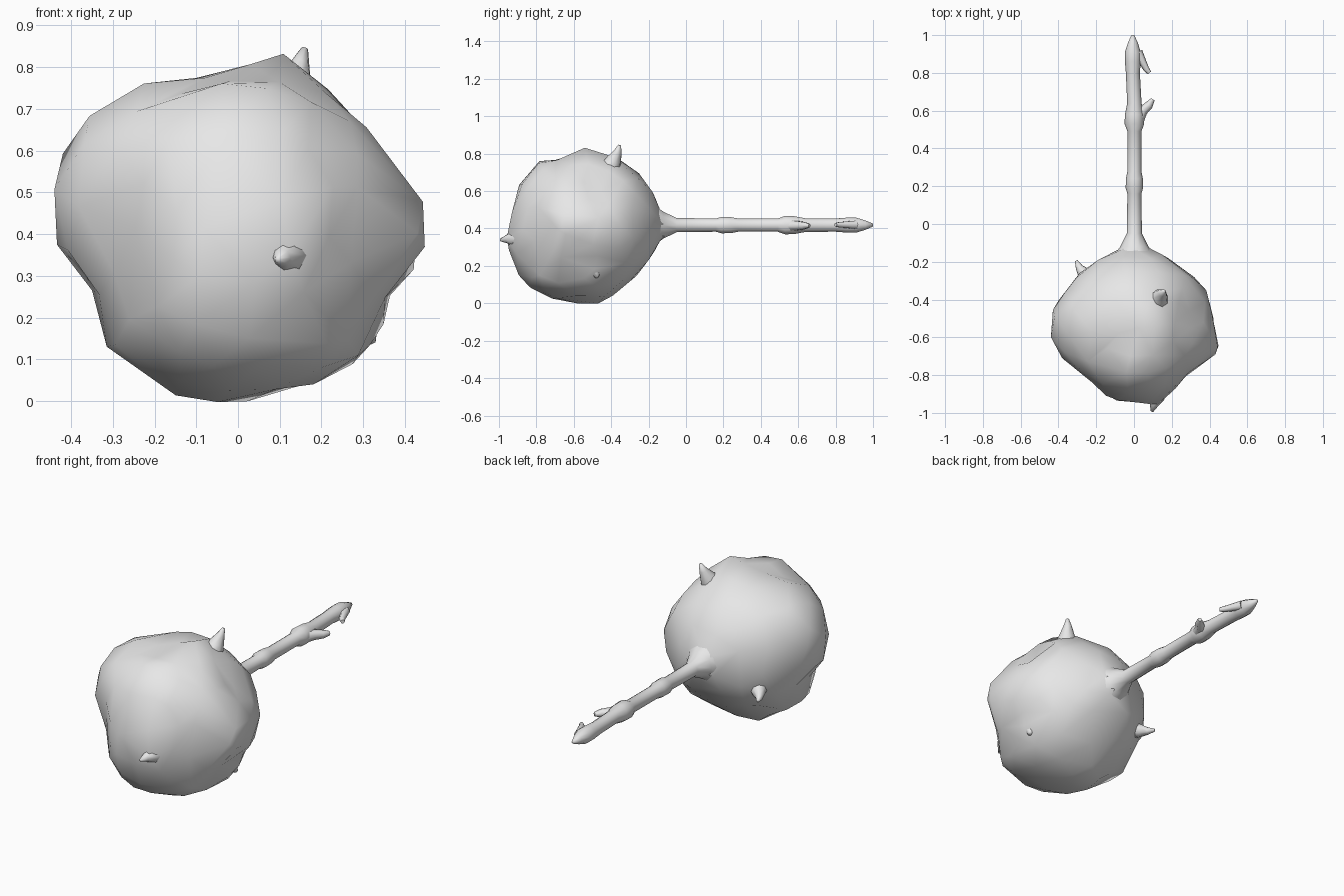
import bpy, bmesh, math
from mathutils import Vector, noise

if "Cube" in bpy.data.objects:
    bpy.data.objects.remove(bpy.data.objects["Cube"])

grey = bpy.data.materials.new("stone grey")
grey.diffuse_color = (0.8, 0.8, 0.8, 1)
grey.use_nodes = True
grey.node_tree.nodes["Principled BSDF"].inputs["Base Color"].default_value = grey.diffuse_color
C = Vector((0, -0.54, 0.41))  # head centre


def finish(name, bm, angle):
    bmesh.ops.recalc_face_normals(bm, faces=bm.faces)
    me = bpy.data.meshes.new(name)
    bm.to_mesh(me)
    bm.free()
    me.materials.append(grey)
    ob = bpy.data.objects.new(name, me)
    bpy.context.collection.objects.link(ob)
    bpy.ops.object.select_all(action='DESELECT')
    ob.select_set(True)
    bpy.context.view_layer.objects.active = ob
    bpy.ops.object.shade_smooth_by_angle(angle=math.radians(angle))
    return ob


def tube(name, rings, sides=8, angle=70):
    """Skin a tube through (point, radius) rings."""
    bm = bmesh.new()
    pts = [Vector(p) for p, r in rings]
    loops = []
    for i, (p, r) in enumerate(rings):
        axis = (pts[min(i + 1, len(pts) - 1)] - pts[max(i - 1, 0)]).normalized()
        q = axis.to_track_quat('Z', 'Y')
        loops.append([bm.verts.new(pts[i] + q @ Vector((r * math.cos(a), r * math.sin(a), 0)))
                      for a in (2 * math.pi * k / sides for k in range(sides))])
    for a, b in zip(loops, loops[1:]):
        for k in range(sides):
            bm.faces.new((a[k], a[(k + 1) % sides], b[(k + 1) % sides], b[k]))
    bm.faces.new(loops[0])
    bm.faces.new(loops[-1])
    return finish(name, bm, angle)


# Outlines of the lumpy head: front (x, z), side (y, z), plan (x, y)
front = [(-.45, .505), (-.345, .69), (-.30, .72), (-.05, .775), (.1, .815), (.18, .765),
         (.27, .695), (.36, .58), (.425, .44), (.40, .32), (.35, .25), (.31, .13), (.26, .08),
         (.18, .04), (.1, .025), (-.05, 0), (-.15, .015), (-.24, .08), (-.31, .125),
         (-.34, .25), (-.37, .31), (-.405, .355)]
side = [(-.92, .53), (-.86, .68), (-.78, .76), (-.7, .765), (-.53, .79), (-.4, .79), (-.3, .73),
        (-.17, .58), (-.14, .48), (-.14, .40), (-.16, .3), (-.27, .15), (-.35, .08), (-.46, 0),
        (-.54, .005), (-.73, .03), (-.85, .1), (-.92, .2), (-.95, .3), (-.93, .38)]
plan = [(-.08, -.14), (-.15, -.17), (-.27, -.25), (-.36, -.35), (-.41, -.43), (-.45, -.53),
        (-.42, -.62), (-.37, -.72), (-.26, -.81), (-.06, -.94), (.1, -.94), (.28, -.80),
        (.44, -.65), (.41, -.5), (.38, -.35), (.33, -.27), (.2, -.18), (.1, -.14), (0, -.14)]


def polar(points, i, j):
    return sorted((math.atan2(v - C[j], u - C[i]), math.hypot(u - C[i], v - C[j])) for u, v in points)


def radius_at(table, a):
    wrapped = [(table[-1][0] - 2 * math.pi, table[-1][1])] + table + [(table[0][0] + 2 * math.pi, table[0][1])]
    for (a0, r0), (a1, r1) in zip(wrapped, wrapped[1:]):
        if a0 <= a <= a1:
            t = (a - a0) / max(a1 - a0, 1e-6)
            return 1 / ((1 - t) / r0 + t / r1)
    return table[0][1]


outlines = [(polar(front, 0, 2), 0, 2, 1), (polar(side, 1, 2), 1, 2, 0), (polar(plan, 0, 1), 0, 1, 2)]

# Hollows and swellings: centre, reach, height
lumps = [((.33, -.45, .62), .11, -.04), ((-.15, -.66, .77), .09, -.02), ((.40, -.64, .43), .12, .02),
         ((.12, -.92, .35), .08, .03), ((.10, -.53, .81), .10, .015), ((.36, -.5, .19), .08, .02),
         ((-.33, -.7, .28), .16, -.03), ((.40, -.50, .32), .09, .02), ((.28, -.24, .42), .16, -.025),
         ((.22, -.76, .12), .14, .03), ((-.30, -.80, .40), .15, -.02), ((0, -.13, .41), .085, .07)]

# Head
bm = bmesh.new()
bmesh.ops.create_icosphere(bm, subdivisions=5, radius=1)
for v in bm.verts:
    d = v.co.normalized()
    total = weight = 0
    for table, i, j, n in outlines:
        w = 1 / (d[n] ** 2 + 0.004)
        total += w * radius_at(table, math.atan2(d[j], d[i]))
        weight += w
    r = total / weight
    p = C + d * r
    for q, reach, height in lumps:
        r += height * math.exp(-((p - Vector(q)).length / reach) ** 2 * 2)
    r += 0.006 * noise.noise(d * 5)  # rough surface
    v.co = C + d * r
    v.co.z = max(v.co.z, 0)
head = finish("head", bm, 45)
# Broad, irregular facets
dec = head.modifiers.new("broad facets", 'DECIMATE')
dec.ratio = 0.05
bpy.ops.object.modifier_apply(modifier=dec.name)

# Handle with flared neck, two knots and a pointed tip
profile = [(-.20, .13), (-.16, .105), (-.12, .075), (-.05, .040), (.16, .037), (.19, .046),
           (.24, .045), (.28, .037), (.49, .037), (.53, .052), (.58, .050), (.64, .038),
           (.80, .037), (.86, .042), (.91, .042), (.96, .026), (1.0, .008)]
tube("handle", [((.002 if y < .8 else -.006, y, .418), r) for y, r in profile], 10)

# Snapped twigs on the handle
tube("middle_twig", [((.015, .54, .415), .035), ((.045, .60, .415), .028), ((.08, .63, .415), .022),
                     ((.10, .66, .415), .011)], 6)
tube("tip_twig", [((.02, .91, .42), .026), ((.045, .86, .42), .02), ((.065, .82, .42), .016),
                  ((.082, .80, .42), .011)], 6)

# Thorns growing out of the head
tube("front_thorn", [((.12, -.86, .35), .06), ((.115, -.925, .348), .045), ((.105, -.96, .343), .022),
                     ((.095, -.993, .338), .007)], 8, 100)
tube("top_thorn", [((.12, -.42, .70), .07), ((.137, -.385, .765), .042), ((.15, -.365, .81), .022),
                   ((.16, -.355, .845), .008)], 8, 100)
tube("rear_thorn", [((-.22, -.32, .30), .06), ((-.265, -.26, .28), .035), ((-.29, -.23, .275), .02),
                    ((-.305, -.195, .27), .008)], 8, 100)
tube("side_thorn", [((.27, -.50, .22), .05), ((.305, -.49, .18), .033), ((.32, -.475, .14), .012)], 6, 100)
